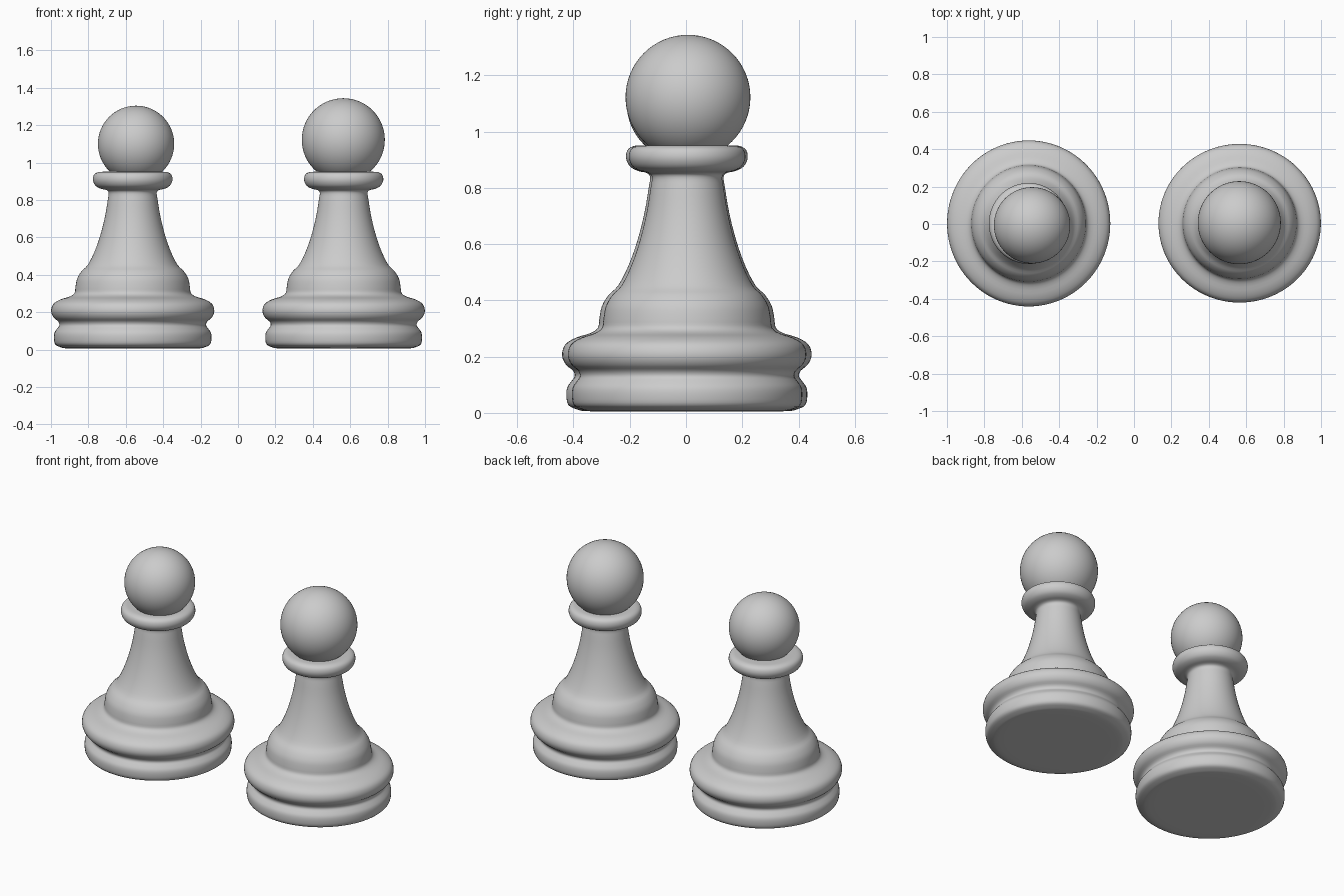
import bpy, bmesh, math
from mathutils import Vector

if "Cube" in bpy.data.objects:
    bpy.data.objects.remove(bpy.data.objects["Cube"])

# Body outline as (radius, height), from the underside up to the collar top
PROFILE = [
    (0.0, 0.005), (0.2, 0.005), (0.345, 0.006), (0.385, 0.013), (0.413, 0.028),
    (0.42, 0.06), (0.417, 0.09), (0.403, 0.112), (0.391, 0.13), (0.397, 0.15),
    (0.422, 0.172), (0.435, 0.205), (0.424, 0.243), (0.385, 0.268), (0.335, 0.284),
    (0.31, 0.303), (0.305, 0.335), (0.296, 0.38), (0.272, 0.42), (0.24, 0.452),
    (0.205, 0.52), (0.173, 0.61), (0.148, 0.71), (0.133, 0.80), (0.128, 0.838),
    (0.14, 0.853), (0.17, 0.860), (0.198, 0.876), (0.212, 0.905), (0.207, 0.934),
    (0.187, 0.948), (0.155, 0.951), (0.08, 0.951), (0.0, 0.951),
]
SEGMENTS = 96


def smooth_outline(points, steps=3):
    """Catmull-Rom refinement of the outline."""
    p = [Vector(q) for q in points]
    p = [p[0]] + p + [p[-1]]
    out = []
    for a, b, c, d in zip(p, p[1:], p[2:], p[3:]):
        for i in range(steps):
            t = i / steps
            out.append(0.5 * (2 * b + (c - a) * t + (2 * a - 5 * b + 4 * c - d) * t * t
                              + (3 * b - a - 3 * c + d) * t ** 3))
    return out + [p[-1]]


def finish(bm, name, location, scale=(1, 1, 1)):
    bmesh.ops.recalc_face_normals(bm, faces=bm.faces)
    for f in bm.faces:
        f.smooth = True
    mesh = bpy.data.meshes.new(name)
    bm.to_mesh(mesh)
    bm.free()
    obj = bpy.data.objects.new(name, mesh)
    obj.location, obj.scale = location, scale
    bpy.context.collection.objects.link(obj)


def turned_body(name, location, scale):
    bm = bmesh.new()
    verts = [bm.verts.new((max(q.x, 0), 0, q.y)) for q in smooth_outline(PROFILE)]
    edges = [bm.edges.new(pair) for pair in zip(verts, verts[1:])]
    bmesh.ops.spin(bm, geom=verts + edges, cent=(0, 0, 0), axis=(0, 0, 1),
                   angle=math.tau, steps=SEGMENTS, use_duplicate=False)
    bmesh.ops.remove_doubles(bm, verts=bm.verts, dist=1e-5)
    finish(bm, name, location, scale)


def ball(name, location, radius):
    bm = bmesh.new()
    bmesh.ops.create_uvsphere(bm, u_segments=64, v_segments=32, radius=radius)
    finish(bm, name, location)


# Left pawn: round base, smaller head set slightly off centre
turned_body("left_pawn_body", (-0.563, 0.003, 0), (1.003, 1.02, 1))
ball("left_pawn_head", (-0.545, -0.007, 1.10), 0.204)

# Right pawn: slightly narrower in depth, larger head
turned_body("right_pawn_body", (0.565, 0.004, 0), (0.998, 0.975, 1))
ball("right_pawn_head", (0.563, 0.007, 1.122), 0.222)
